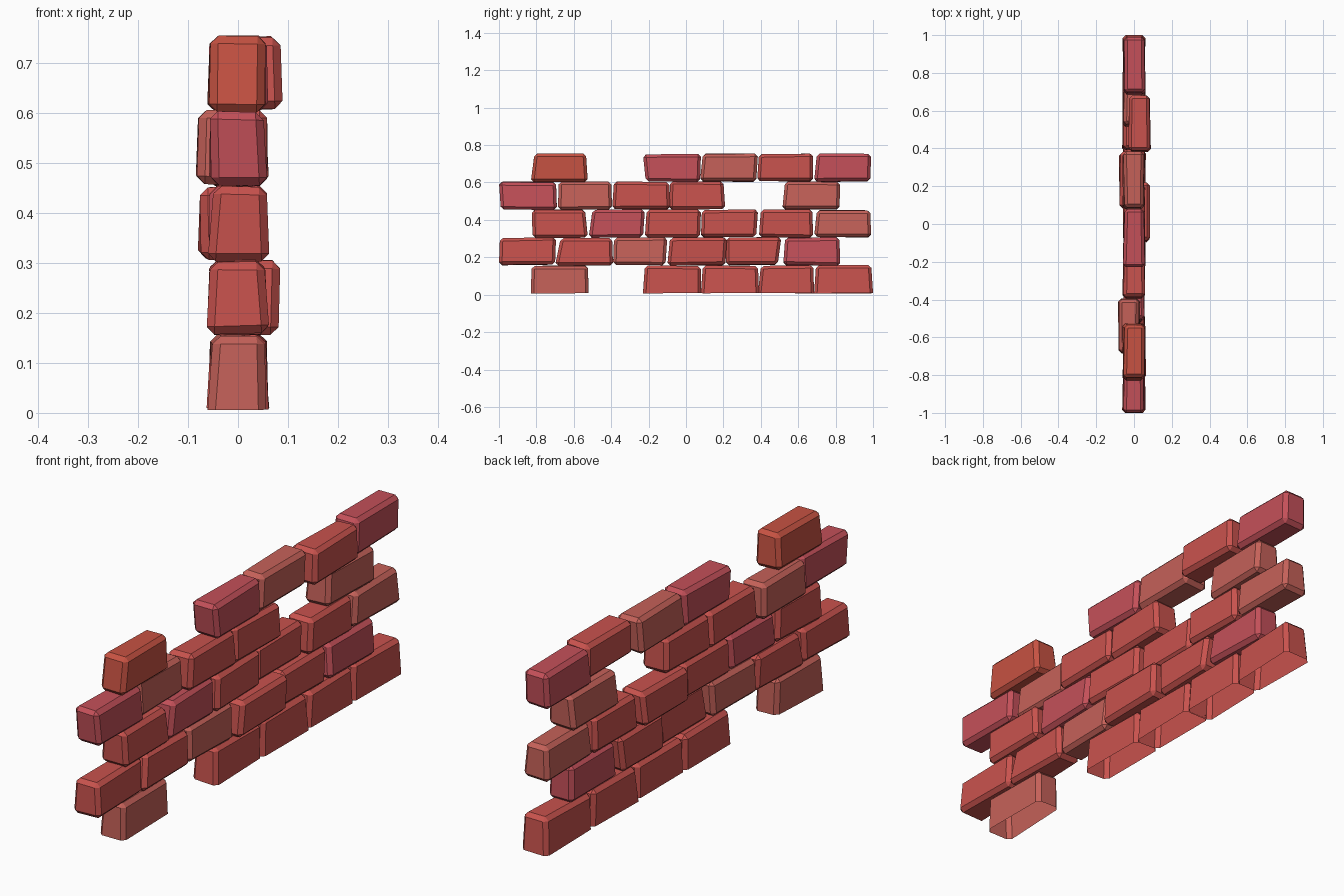
import bpy, bmesh, random

if "Cube" in bpy.data.objects:
    bpy.data.objects.remove(bpy.data.objects["Cube"])

random.seed(4)

# Brick colours: plain red, pink red, light red, orange red
COLOURS = {"r": (0.58, 0.085, 0.075, 1), "p": (0.55, 0.08, 0.10, 1),
           "l": (0.56, 0.12, 0.10, 1), "o": (0.57, 0.085, 0.055, 1)}
MATS = {}
for key, col in COLOURS.items():
    MATS[key] = bpy.data.materials.new("brick_" + key)
    MATS[key].diffuse_color = col

# Courses from the bottom up: (bottom y0, bottom y1, top y0, top y1, colour)
COURSES = [
    [(-.83, -.52, -.825, -.525, "l"), (-.23, .08, -.22, .08, "r"), (.08, .39, .09, .385, "r"),
     (.385, .685, .40, .68, "r"), (.685, 1.0, .695, .99, "r")],
    [(-1.0, -.70, -.995, -.695, "r"), (-.70, -.39, -.67, -.395, "r"), (-.39, -.11, -.385, -.10, "l"),
     (-.10, .21, -.085, .22, "r"), (.215, .49, .215, .51, "r"), (.52, .825, .53, .82, "p")],
    [(-.82, -.525, -.825, -.54, "r"), (-.52, -.23, -.50, -.22, "p"), (-.22, .075, -.21, .08, "r"),
     (.08, .375, .085, .385, "r"), (.39, .68, .40, .675, "r"), (.685, .99, .70, .985, "l")],
    [(-.99, -.69, -1.0, -.695, "p"), (-.685, -.395, -.68, -.40, "l"), (-.395, -.085, -.385, -.09, "r"),
     (-.09, .21, -.085, .20, "r"), (.515, .82, .53, .825, "l")],
    [(-.83, -.525, -.81, -.535, "o"), (-.215, .075, -.23, .08, "p"), (.075, .375, .09, .385, "l"),
     (.38, .68, .39, .68, "r"), (.685, .985, .70, .99, "p")],
]
# Bricks pushed out of line: (course, index): x shift
SHIFT = {(1, 3): .026, (2, 3): -.02, (3, 1): -.028, (4, 3): .027}


def jit(a):
    return random.uniform(-a, a)


def brick(name, spec, z0, z1, dx, open_base):
    b0, b1, t0, t1, colour = spec
    bm = bmesh.new()
    v = []
    for z, ya, yb, half in ((z0, b0, b1, .058), (z1, t0, t1, .053)):
        for sx, y in ((-1, ya), (1, ya), (1, yb), (-1, yb)):
            v.append(bm.verts.new((sx * half + dx + jit(.006), y, z + jit(.004))))
    base = bm.faces.new((v[3], v[2], v[1], v[0]))
    bm.faces.new(v[4:])
    for i in range(4):
        j = (i + 1) % 4
        bm.faces.new((v[i], v[j], v[j + 4], v[i + 4]))
    bm.normal_update()
    skip = set(base.edges) if open_base else set()
    if open_base:
        bmesh.ops.delete(bm, geom=[base], context="FACES_ONLY")
    edges = [e for e in bm.edges if e not in skip]
    bmesh.ops.bevel(bm, geom=edges, offset=.016, offset_type="OFFSET",
                    segments=1, profile=.5, affect="EDGES")
    me = bpy.data.meshes.new(name)
    bm.to_mesh(me)
    bm.free()
    me.materials.append(MATS[colour])
    bpy.context.collection.objects.link(bpy.data.objects.new(name, me))


# Running-bond wall with gaps; the bottom course is hollow underneath
for c, course in enumerate(COURSES):
    for i, spec in enumerate(course):
        z0 = .009 + .149 * c
        brick(f"brick_{c + 1}_{i + 1}", spec, z0, z0 + .147,
              SHIFT.get((c, i), 0), c == 0)

for m in bpy.data.materials:
    if m.users and not m.is_grease_pencil:
        m.use_nodes = True
        m.node_tree.nodes["Principled BSDF"].inputs["Base Color"].default_value = m.diffuse_color
